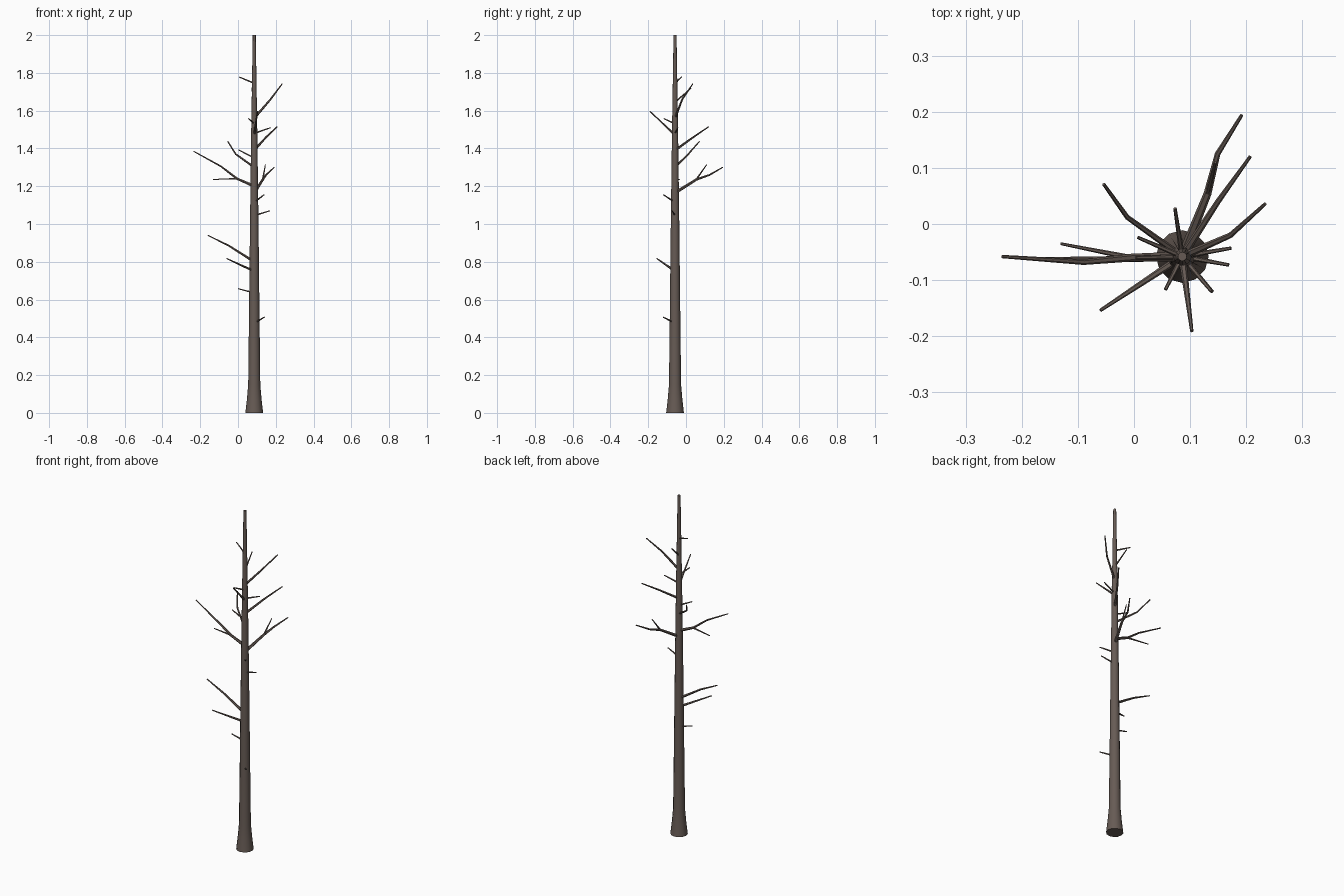
import bpy, bmesh, math
from mathutils import Vector

if "Cube" in bpy.data.objects:
    bpy.data.objects.remove(bpy.data.objects["Cube"])

bark = bpy.data.materials.new("brown_bark")
bark.diffuse_color = (0.135, 0.105, 0.09, 1)
bark.use_nodes = True
bark.node_tree.nodes["Principled BSDF"].inputs["Base Color"].default_value = bark.diffuse_color
CX, CY = 0.086, -0.058      # trunk axis


def tube(name, points, radii, sides, flat=False):
    """Tapered tube through points, capped at both ends."""
    pts = [Vector(p) for p in points]
    bm = bmesh.new()
    rings = []
    for i, (p, r) in enumerate(zip(pts, radii)):
        d = (pts[min(i + 1, len(pts) - 1)] - pts[max(i - 1, 0)]).normalized()
        if flat:
            u, v = Vector((1, 0, 0)), Vector((0, 1, 0))
        else:
            u = d.cross(Vector((0, 0, 1))).normalized()
            v = d.cross(u)
        rings.append([bm.verts.new(p + r * (math.cos(a) * u + math.sin(a) * v))
                      for a in (2 * math.pi * k / sides for k in range(sides))])
    for a, b in zip(rings, rings[1:]):
        for k in range(sides):
            n = (k + 1) % sides
            bm.faces.new((a[k], a[n], b[n], b[k]))
    bm.faces.new(rings[0][::-1])
    bm.faces.new(rings[-1])
    bmesh.ops.recalc_face_normals(bm, faces=bm.faces)
    me = bpy.data.meshes.new(name)
    bm.to_mesh(me)
    bm.free()
    me.materials.append(bark)
    ob = bpy.data.objects.new(name, me)
    bpy.context.collection.objects.link(ob)
    bpy.context.view_layer.objects.active = ob
    ob.select_set(True)
    bpy.ops.object.shade_smooth_by_angle(angle=math.radians(40))
    ob.select_set(False)


# Trunk with flared foot
profile = [(0, .047), (.07, .039), (.15, .032), (.5, .028), (1, .0225), (1.5, .016), (2, .008)]
tube("trunk", [(CX, CY, z) for z, r in profile], [r for z, r in profile], 12, True)

# Main branches: height on trunk, base radius, outer points
branches = [
    (1.165, .009, [(.131, .054, 1.235), (.149, .125, 1.26), (.192, .194, 1.30)]),
    (1.30, .006, [(-.012, .012, 1.37), (-.054, .071, 1.437)]),
    (1.39, .007, [(.149, .039, 1.46), (.207, .12, 1.515)]),
    (1.56, .007, [(.172, -.02, 1.66), (.234, .036, 1.742)]),
    (1.20, .009, [(-.005, -.06, 1.24), (-.09, -.068, 1.305), (-.235, -.058, 1.385)]),
    (.75, .007, [(-.06, -.154, .817)]),
    (.80, .008, [(-.05, -.063, .886), (-.16, -.062, .94)]),
    (1.47, .007, [(.103, -.191, 1.597)]),
]
for i, (z, r, pts) in enumerate(branches):
    n = len(pts)
    tube(f"branch_{i + 1}", [(CX, CY, z)] + pts,
         [r + (.003 - r) * k / n for k in range(n + 1)], 6)

# Side twigs forking from branches
tube("twig_1", [(.131, .054, 1.235), (.145, .11, 1.315)], [.005, .0025], 6)
tube("twig_2", [(-.005, -.06, 1.24), (-.131, -.035, 1.236)], [.005, .0025], 6)

# Short broken stubs: height on trunk, tip
stubs = [
    (.635, (0, -.06, .658)), (.475, (.14, -.121, .507)), (1.045, (.169, -.073, 1.07)),
    (1.115, (.138, -.12, 1.155)), (1.53, (.056, -.117, 1.558)), (1.48, (.173, -.043, 1.51)),
    (1.35, (.003, -.06, 1.392)), (1.745, (.007, -.024, 1.778)), (1.645, (.073, .028, 1.72)),
]
for i, (z, tip) in enumerate(stubs):
    tube(f"stub_{i + 1}", [(CX, CY, z), tip], [.005, .003], 6)
